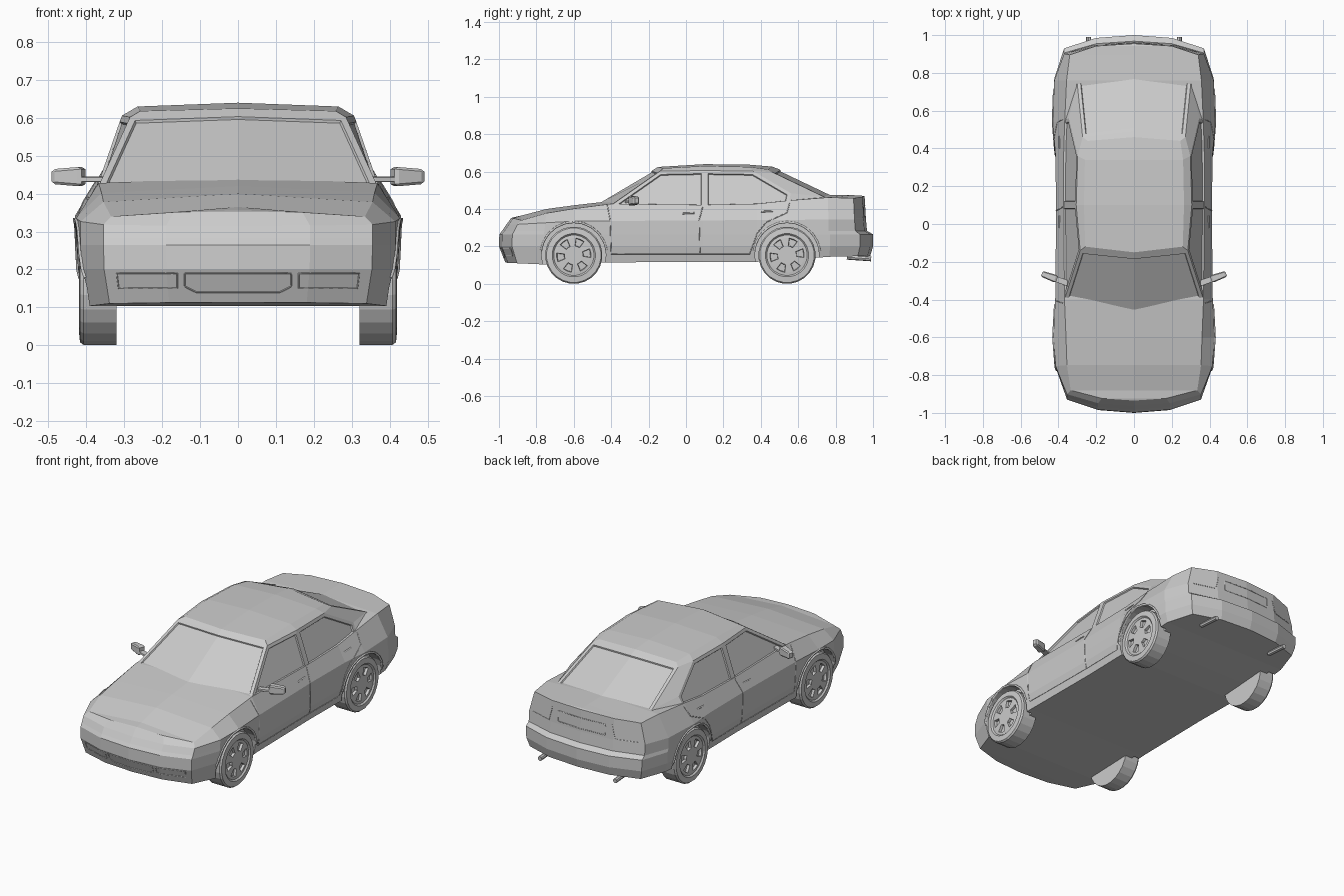
import bpy, bmesh
from math import sin, cos, pi, radians
from mathutils import Vector, Matrix
from mathutils.bvhtree import BVHTree

if "Cube" in bpy.data.objects:
    bpy.data.objects.remove(bpy.data.objects["Cube"])


def finish(bm, name):
    me = bpy.data.meshes.new(name)
    bm.to_mesh(me)
    ob = bpy.data.objects.new(name, me)
    bpy.context.collection.objects.link(ob)
    return ob


def both_sides(bm, faces):
    """Add faces given as right-hand points, plus their mirror images, then weld."""
    for s in (1, -1):
        for f in faces:
            bm.faces.new([bm.verts.new((s * x, y, z)) for x, y, z in f])
    bmesh.ops.remove_doubles(bm, verts=bm.verts, dist=0.0008)
    bmesh.ops.recalc_face_normals(bm, faces=bm.faces)


def lerp(table, y):
    for (a, za), (b, zb) in zip(table, table[1:]):
        if y <= b:
            return za + (zb - za) * max(0, y - a) / (b - a)
    return table[-1][1]


# Body hull: stacked plan outlines, closed by floor and deck
PLAN = [(0, -1), (.19, -.985), (.355, -.93), (.415, -.76), (.427, -.6), (.417, -.4), (.412, .09),
        (.417, .38), (.43, .54), (.422, .77), (.37, .93), (.2, .985), (0, 1)]
EDGE_X = [0, .17, .335, .355, .36, .368, .372, .372, .367, .357, .34, .2, 0]
EDGE_Z = [.352, .351, .34, .378, .402, .428, .422, .428, .445, .462, .458, .465, .468]
DECK_Z = [.352, .356, .365, .4, .42, .443, .443, .45, .46, .476, .474, .471, .468]
FLOOR = [(-1, .115), (-.76, .103), (-.4, .115), (.4, .118), (.77, .145), (1, .15)]


def level(xscale, front, rear, z):
    pts = []
    for x, y in PLAN:
        if y < -.7:
            y = -.7 + (y + .7) * (front - .7) / .3
        elif y > .7:
            y = .7 + (y - .7) * (rear - .7) / .3
        pts.append((x * xscale, y, z(y)))
    return pts


bottom = level(.955, .965, .985, lambda y: lerp(FLOOR, y))
shoulder = level(1, .962, .962, lambda y: lerp([(-.96, .315), (-.6, .335), (1, .345)], y))
top = [(EDGE_X[i], p[1], EDGE_Z[i]) for i, p in enumerate(level(1, .935, .955, lambda y: 0))]
rows = [[(0, p[1], p[2]) for p in bottom], bottom,
        level(.995, 1, 1, lambda y: .20), level(1, .998, 1, lambda y: .265),
        level(1, .984, .968, lambda y: .283), shoulder, top,
        [(0, p[1], DECK_Z[i]) for i, p in enumerate(top)]]
bm = bmesh.new()
both_sides(bm, [(r[i], r[i + 1], q[i + 1], q[i]) for r, q in zip(rows, rows[1:]) for i in range(12)])
hull_tree = BVHTree.FromBMesh(bm)
body = finish(bm, "car_body")

# Wheel arches cut into the hull
AXLES = (("front", -.60), ("rear", .54))
HUB_Z, TYRE_R = .153, .153
for _, y in AXLES:
    for s in (1, -1):
        bpy.ops.mesh.primitive_cylinder_add(vertices=24, radius=.172, depth=.2,
                                            location=(s * .465, y, HUB_Z), rotation=(0, pi / 2, 0))
        cutter = bpy.context.object
        cutter.hide_render = True
        mod = body.modifiers.new("arch", 'BOOLEAN')
        mod.operation, mod.object, mod.solver = 'DIFFERENCE', cutter, 'EXACT'
        bpy.context.view_layer.objects.active = body
        bpy.ops.object.modifier_apply(modifier=mod.name)
        bpy.data.objects.remove(cutter)

# Cabin: glasshouse with recessed windows
A, B, C = (0, -.465, .438), (.368, -.40, .42), (.374, .10, .412)
D, D2, E, F = (.368, .55, .43), (.345, .56, .485), (.30, .74, .464), (0, .79, .473)
a, b, c, d, e, f = ((0, -.17, .613), (.285, -.14, .602), (.306, .10, .606),
                    (.298, .36, .602), (.272, .46, .598), (0, .49, .616))
a2, b2, c2, d2, e2, f2 = ((0, -.15, .625), (.258, -.12, .618), (.265, .10, .63),
                          (.26, .34, .625), (.245, .44, .612), (0, .46, .627))
mid, back = (0, .10, .64), (0, .34, .637)
bm = bmesh.new()
both_sides(bm, [(A, B, b, a), (B, C, c, b), (C, D, D2, d, c), (D2, E, e, d), (E, F, f, e),
                (D, (.345, .76, .45), E, D2),
                (a, b, b2, a2), (b, c, c2, b2), (c, d, d2, c2), (d, e, e2, d2), (e, f, f2, e2),
                (a2, b2, c2, mid), (mid, c2, d2, back), (back, d2, e2, f2)])
bm.faces.ensure_lookup_table()
half = len(bm.faces) // 2
panes = [[0, half], [4, half + 4], [1], [half + 1], [2], [half + 2]]
panes = [[bm.faces[i] for i in p] for p in panes]
for p in panes:
    bmesh.ops.inset_region(bm, faces=p, thickness=.018, depth=0, use_even_offset=True)
    bmesh.ops.inset_region(bm, faces=p, thickness=.003, depth=-.007, use_even_offset=True)
finish(bm, "cabin")


# Thin seams and trim laid on the hull by ray casting
def trim(name, lines, axis='side', radius=.0025):
    cu = bpy.data.curves.new(name, 'CURVE')
    cu.dimensions, cu.bevel_depth, cu.bevel_resolution = '3D', radius, 0
    for line in lines:
        pts = []
        for (u0, v0), (u1, v1) in zip(line, line[1:]):
            for k in range(7):
                u, v = u0 + (u1 - u0) * k / 6, v0 + (v1 - v0) * k / 6
                start, way = {'side': ((2, u, v), (-1, 0, 0)), 'front': ((u, -2, v), (0, 1, 0)),
                              'rear': ((u, 2, v), (0, -1, 0))}[axis]
                hit = hull_tree.ray_cast(Vector(start), Vector(way))[0]
                if hit and (not pts or (hit - pts[-1]).length > .001):
                    pts.append(hit)
        for s in (1, -1) if axis == 'side' else (1,):
            sp = cu.splines.new('POLY')
            sp.points.add(len(pts) - 1)
            for p, q in zip(sp.points, pts):
                p.co = (s * q.x, q.y, q.z, 1)
    ob = bpy.data.objects.new(name, cu)
    bpy.context.collection.objects.link(ob)


trim("door_seams", [[(-.42, .42), (-.405, .34), (-.40, .16), (.34, .16), (.38, .27), (.43, .33),
                     (.54, .38), (.555, .435)], [(.075, .16), (.07, .34), (.09, .415)]])
trim("door_handles", [[(-.02, .375), (.045, .378)], [(.40, .385), (.465, .388)]], radius=.005)
trim("arch_lips", [[(y + .178 * cos(t), HUB_Z + .178 * sin(t)) for t in
                    [radians(8 + 164 * k / 10) for k in range(11)]] for _, y in AXLES], radius=.007)
trim("lower_grille", [[(-.14, .19), (-.14, .155), (-.11, .14), (.11, .14), (.14, .155), (.14, .19), (-.14, .19)]] +
     [[(s * .16, .15), (s * .16, .19), (s * .32, .19), (s * .315, .15), (s * .16, .15)] for s in (1, -1)],
     'front', .002)
trim("plate_surround", [[(-.15, .36), (-.15, .42), (.15, .42), (.15, .36), (-.15, .36)]], 'rear', .002)
trim("tail_lamp_seams", [[(s * .19, .43), (s * .21, .35), (s * .34, .35)] for s in (1, -1)], 'rear', .002)


# Wheels: lathed tyre and rim with six pockets
def wheel(name, side, y):
    N = 24
    profile = [(TYRE_R, .32), (TYRE_R, .408), (.146, .417), (.116, .42), (.108, .412),
               (.092, .414), (.05, .416)]
    bm = bmesh.new()
    rings = [[bm.verts.new((side * x, y + r * cos(2 * pi * (k + .5) / N - pi / N * 2),
                            HUB_Z + r * sin(2 * pi * (k + .5) / N - pi / N * 2)))
              for k in range(N)] for r, x in profile]
    pockets = []
    for j in range(len(rings) - 1):
        for k in range(N):
            m = (k + 1) % N
            face = bm.faces.new((rings[j][k], rings[j][m], rings[j + 1][m], rings[j + 1][k]))
            if j == 5 and k % 4 in (0, 1):
                pockets.append(face)
    bm.faces.new(rings[0])
    bm.faces.new(rings[-1])
    bmesh.ops.recalc_face_normals(bm, faces=bm.faces)
    bmesh.ops.inset_region(bm, faces=pockets, thickness=.003, depth=-.014)
    finish(bm, name)


# Mirrors: tapered head on a slim arm
def block(name, matrix, taper=1.0):
    bm = bmesh.new()
    bmesh.ops.create_cube(bm, size=1)
    for v in bm.verts:
        if v.co.x > 0:
            v.co.z *= taper
            v.co.y *= taper
    bmesh.ops.bevel(bm, geom=bm.edges[:], offset=.12, segments=1, affect='EDGES')
    bmesh.ops.transform(bm, matrix=matrix, verts=bm.verts)
    bmesh.ops.recalc_face_normals(bm, faces=bm.faces)
    return finish(bm, name)


for side, label in ((1, "right"), (-1, "left")):
    for axle, y in AXLES:
        wheel(f"{axle}_{label}_wheel", side, y)
    flip = Matrix.Diagonal((side, 1, 1, 1))
    turn = Matrix.Rotation(radians(20), 4, 'Z')
    block(f"{label}_mirror", flip @ Matrix.Translation((.448, -.278, .445)) @ turn
          @ Matrix.Diagonal((.085, .042, .052, 1)), .75)
    block(f"{label}_mirror_arm", flip @ Matrix.Translation((.385, -.302, .438)) @ turn
          @ Matrix.Diagonal((.075, .03, .014, 1)))
    # Exhaust tips under the rear bumper
    bpy.ops.mesh.primitive_cylinder_add(vertices=8, radius=.013, depth=.13,
                                        location=(side * .24, .925, .138), rotation=(radians(86), 0, 0))
    bpy.context.object.name = f"{label}_exhaust"
